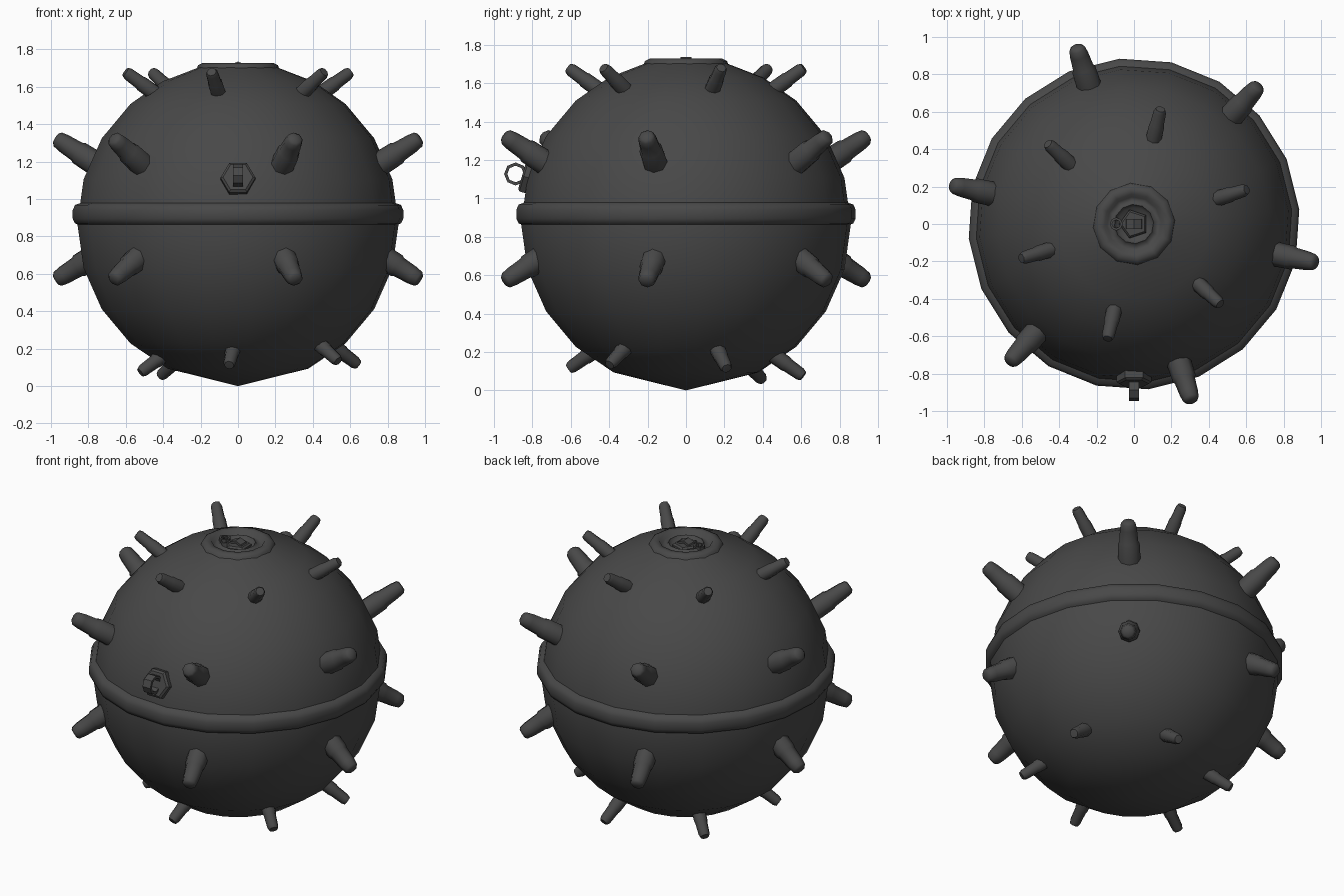
import bpy, bmesh, math
from mathutils import Vector, Matrix

if "Cube" in bpy.data.objects:
    bpy.data.objects.remove(bpy.data.objects["Cube"])

iron = bpy.data.materials.new("dark iron grey")
iron.diffuse_color = (0.065, 0.065, 0.065, 1)
iron.use_nodes = True
iron.node_tree.nodes["Principled BSDF"].inputs["Base Color"].default_value = iron.diffuse_color


def finish(name, bm, angle=40):
    bmesh.ops.remove_doubles(bm, verts=bm.verts, dist=1e-5)
    bmesh.ops.recalc_face_normals(bm, faces=bm.faces)
    me = bpy.data.meshes.new(name)
    bm.to_mesh(me)
    bm.free()
    me.materials.append(iron)
    ob = bpy.data.objects.new(name, me)
    bpy.context.collection.objects.link(ob)
    bpy.ops.object.select_all(action='DESELECT')
    ob.select_set(True)
    bpy.context.view_layer.objects.active = ob
    bpy.ops.object.shade_smooth_by_angle(angle=math.radians(angle))
    return ob


def lathe(name, profile, sides, matrix=None, offset=0.0, angle=40):
    """Revolve (radius, height) points around local z."""
    bm = bmesh.new()
    rings = []
    for r, h in profile:
        rings.append([bm.verts.new((r * math.cos(offset + math.tau * i / sides),
                                    r * math.sin(offset + math.tau * i / sides), h))
                      for i in range(sides)])
    for a, b in zip(rings, rings[1:]):
        for i in range(sides):
            j = (i + 1) % sides
            bm.faces.new((a[i], a[j], b[j], b[i]))
    if matrix:
        bm.transform(matrix)
    return finish(name, bm, angle)


def aim(point, direction):
    return Matrix.Translation(point) @ Vector(direction).to_track_quat('Z', 'Y').to_matrix().to_4x4()


def outward(az, elev):
    a, e = math.radians(az), math.radians(elev)
    return Vector((math.cos(a) * math.cos(e), math.sin(a) * math.cos(e), math.sin(e)))


# Round hull
R, CZ, OFF = 0.862, 0.868, math.radians(5)
polar = [0, 26, 42, 58, 74, 90, 106, 122, 138, 152, 166]
hull = [(R * math.sin(math.radians(p)), CZ - R * math.cos(math.radians(p))) for p in polar]
hull[0] = (0, 0)
lathe("hull", hull, 20, offset=OFF, angle=60)

# Seam band around the middle
lathe("seam_band", [(0.84, 0.855), (0.875, 0.87), (0.887, 0.895), (0.887, 0.94),
                    (0.875, 0.968), (0.84, 0.98)], 20, offset=OFF, angle=60)

# Top filler collar and recessed cap
lathe("top_collar", [(0.225, 1.68), (0.215, 1.715), (0.19, 1.728), (0.16, 1.725),
                     (0.145, 1.70), (0.12, 1.70), (0.105, 1.715), (0.09, 1.69),
                     (0, 1.685)], 12, offset=OFF, angle=60)

# Contact horns: thick sleeve with a slimmer rounded tip
BIG = [(0.068, -0.34), (0.064, -0.15), (0.056, -0.135), (0.050, -0.05),
       (0.043, -0.012), (0.030, 0), (0, 0.002)]
SMALL = [(0.043, -0.30), (0.041, -0.11), (0.037, -0.10), (0.034, -0.02),
         (0.026, 0), (0, 0.002)]


def horn(name, tip, az, elev, profile):
    lathe(name, profile, 8, aim(tip, outward(az, elev)), angle=50)


for k in range(6):
    a = 48 + 60 * k
    flat = outward(a, 0)
    horn(f"upper_large_horn_{k}", flat * 0.995 + Vector((0, 0, 1.325)), a, 32, BIG)
    horn(f"lower_large_horn_{k}", flat * 0.995 + Vector((0, 0, 0.567)), a, -31, BIG)
    a = 17 + 60 * k
    horn(f"upper_small_horn_{k}", outward(a, 0) * 0.63 + Vector((0, 0, 1.68)), a, 35, SMALL)
    a = 20 + 60 * k
    p = outward(a, 0) * 0.62 + Vector((0.06, 0, 0))
    p.z = 0.09 + 0.05 * p.x - 0.04 * p.y
    horn(f"lower_small_horn_{k}", p, a, -35, SMALL)


# Lifting eyes: plate with a faceted ring standing on it
def lifting_eye(prefix, centre, direction, ring_axis, plate_r, ring_r, sides, lift):
    d = Vector(direction).normalized()
    c = Vector(centre)
    lathe(prefix + "_plate", [(plate_r, -0.05), (plate_r, 0.015), (plate_r * 0.85, 0.025), (0, 0.025)],
          sides, aim(c, d), angle=25)
    t = ring_r * 0.28
    w = 0.028
    ring = [(ring_r - t, -w), (ring_r, -w), (ring_r, w), (ring_r - t, w), (ring_r - t, -w)]
    lathe(prefix + "_ring", ring, 8, aim(c + d * lift, ring_axis), angle=25)


lifting_eye("front_eye", (0, -0.83, 1.11), (0, -0.95, 0.28), (1, 0, 0), 0.094, 0.06, 6, 0.06)
lifting_eye("top_eye", (0, 0, 1.685), (0, 0, 1), (0, 1, 0), 0.08, 0.055, 5, -0.005)
# Small shackle beside the top eye
lathe("top_shackle", [(0.022, -0.01), (0.035, -0.01), (0.035, 0.012), (0.022, 0.012), (0.022, -0.01)],
      8, Matrix.Translation((-0.095, 0, 1.71)))
